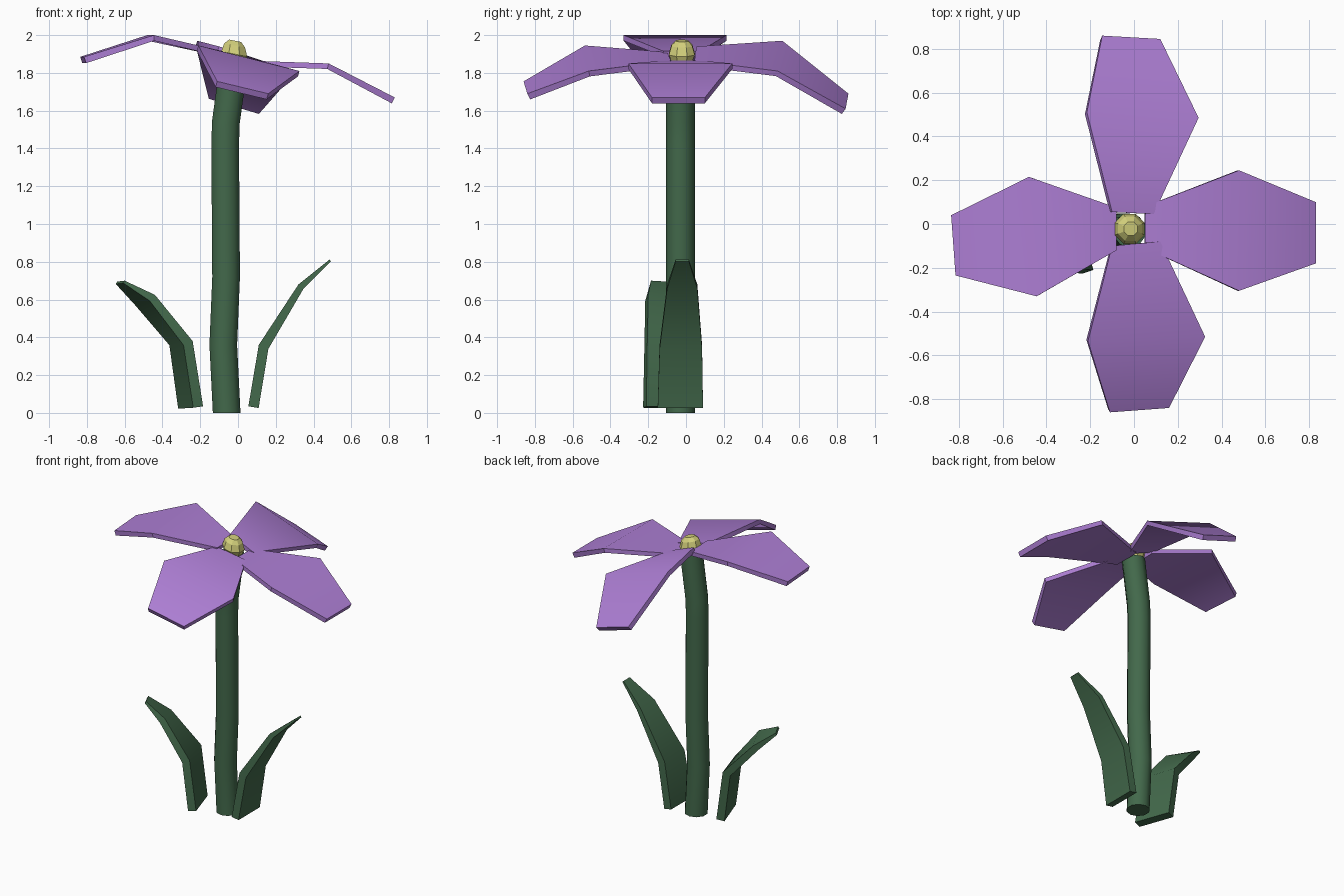
import bpy, math
from mathutils import Vector

if "Cube" in bpy.data.objects:
    bpy.data.objects.remove(bpy.data.objects["Cube"])


def material(name, rgb):
    m = bpy.data.materials.new(name)
    m.diffuse_color = (*rgb, 1)
    m.use_nodes = True
    m.node_tree.nodes["Principled BSDF"].inputs["Base Color"].default_value = m.diffuse_color
    return m


GREEN = material("green", (0.055, 0.14, 0.07))
PURPLE = material("purple", (0.42, 0.21, 0.66))
YELLOW = material("yellow", (0.65, 0.63, 0.2))


def loft(name, rings, mat, smooth=True):
    """Skin equal-sized rings of points into a capped solid."""
    n = len(rings[0])
    verts = [p for r in rings for p in r]
    faces = [tuple(range(n))[::-1],
             tuple(range(len(verts) - n, len(verts)))]
    for k in range(len(rings) - 1):
        for i in range(n):
            a, b = k * n + i, k * n + (i + 1) % n
            faces.append((a, b, b + n, a + n))
    me = bpy.data.meshes.new(name)
    me.from_pydata(verts, [], faces)
    me.materials.append(mat)
    ob = bpy.data.objects.new(name, me)
    bpy.context.collection.objects.link(ob)
    bpy.ops.object.select_all(action='DESELECT')
    ob.select_set(True)
    bpy.context.view_layer.objects.active = ob
    bpy.ops.object.mode_set(mode='EDIT')
    bpy.ops.mesh.select_all(action='SELECT')
    bpy.ops.mesh.normals_make_consistent(inside=False)
    bpy.ops.object.mode_set(mode='OBJECT')
    if smooth:
        bpy.ops.object.shade_smooth_by_angle(angle=math.radians(40))
    return ob


def circle(x, y, z, r, n=8, tilt=0.0):
    """Horizontal ring, optionally sloped along x."""
    ring = []
    for i in range(n):
        a = 2 * math.pi * (i + 0.5) / n
        dx = r * math.cos(a)
        ring.append((x + dx, y + r * math.sin(a), z - tilt * dx))
    return ring


def blade(name, sections, thick, mat):
    """Thick strip through pairs of edge points on its upper surface."""
    secs = [(Vector(a), Vector(b)) for a, b in sections]
    mids = [(a + b) / 2 for a, b in secs]
    rings = []
    for i, (a, b) in enumerate(secs):
        tangent = mids[min(i + 1, len(mids) - 1)] - mids[max(i - 1, 0)]
        nrm = tangent.cross(b - a).normalized()
        if nrm.z < 0:
            nrm = -nrm
        off = nrm * thick[i]
        rings.append([a, b, b - off, a - off])
    return loft(name, rings, mat)


# Stem with a slight bend
STEM = [(-0.06, 0, 0), (-0.078, 0.36, 0), (-0.063, 0.72, 0),
        (-0.068, 1.42, 0), (-0.064, 1.54, 0.08), (-0.02, 1.86, 0.15)]
loft("stem", [circle(x, -0.03, z, 0.077, 10, t) for x, z, t in STEM], GREEN)

# Flower centre
loft("flower_center", [circle(x, -0.022, z, r, 8, 0.2) for x, z, r in
     [(-0.025, 1.84, 0.05), (-0.02, 1.9, 0.074),
      (-0.018, 1.945, 0.06), (-0.015, 1.97, 0.034)]], YELLOW, smooth=False)

# Petals: inner, middle and outer edge pairs
PETALS = {
    "petal_right": [((0.05, 0.08, 1.865), (0.05, -0.11, 1.865)),
                    ((0.48, 0.245, 1.85), (0.48, -0.305, 1.85)),
                    ((0.83, 0.10, 1.67), (0.83, -0.18, 1.67))],
    "petal_left": [((-0.08, 0.075, 1.915), (-0.08, -0.12, 1.915)),
                   ((-0.48, 0.215, 2.0), (-0.445, -0.33, 2.0)),
                   ((-0.835, 0.04, 1.885), (-0.815, -0.235, 1.885))],
    "petal_back": [((-0.10, 0.055, 1.94), (0.09, 0.045, 1.865)),
                   ((-0.215, 0.51, 1.97), (0.295, 0.485, 1.81)),
                   ((-0.145, 0.86, 1.69), (0.12, 0.845, 1.61))],
    "petal_front": [((-0.10, -0.10, 1.91), (0.12, -0.08, 1.865)),
                    ((-0.21, -0.535, 1.945), (0.325, -0.515, 1.81)),
                    ((-0.11, -0.86, 1.755), (0.16, -0.84, 1.69))],
}
for name, sections in PETALS.items():
    blade(name, sections, [0.03, 0.03, 0.035], PURPLE)

# Leaves rising from the ground
blade("leaf_right",
      [((0.055, 0.09, 0.035), (0.055, -0.15, 0.035)),
       ((0.11, 0.085, 0.36), (0.11, -0.14, 0.36)),
       ((0.32, 0.06, 0.68), (0.32, -0.10, 0.68)),
       ((0.485, 0.015, 0.812), (0.485, -0.055, 0.812))],
      [0.055, 0.055, 0.035, 0.012], GREEN)
blade("leaf_left",
      [((-0.185, -0.21, 0.035), (-0.265, 0.035, 0.03)),
       ((-0.24, -0.205, 0.38), (-0.315, 0.035, 0.38)),
       ((-0.44, -0.20, 0.625), (-0.515, -0.02, 0.6)),
       ((-0.60, -0.185, 0.70), (-0.64, -0.10, 0.695))],
      [0.055, 0.055, 0.045, 0.015], GREEN)
